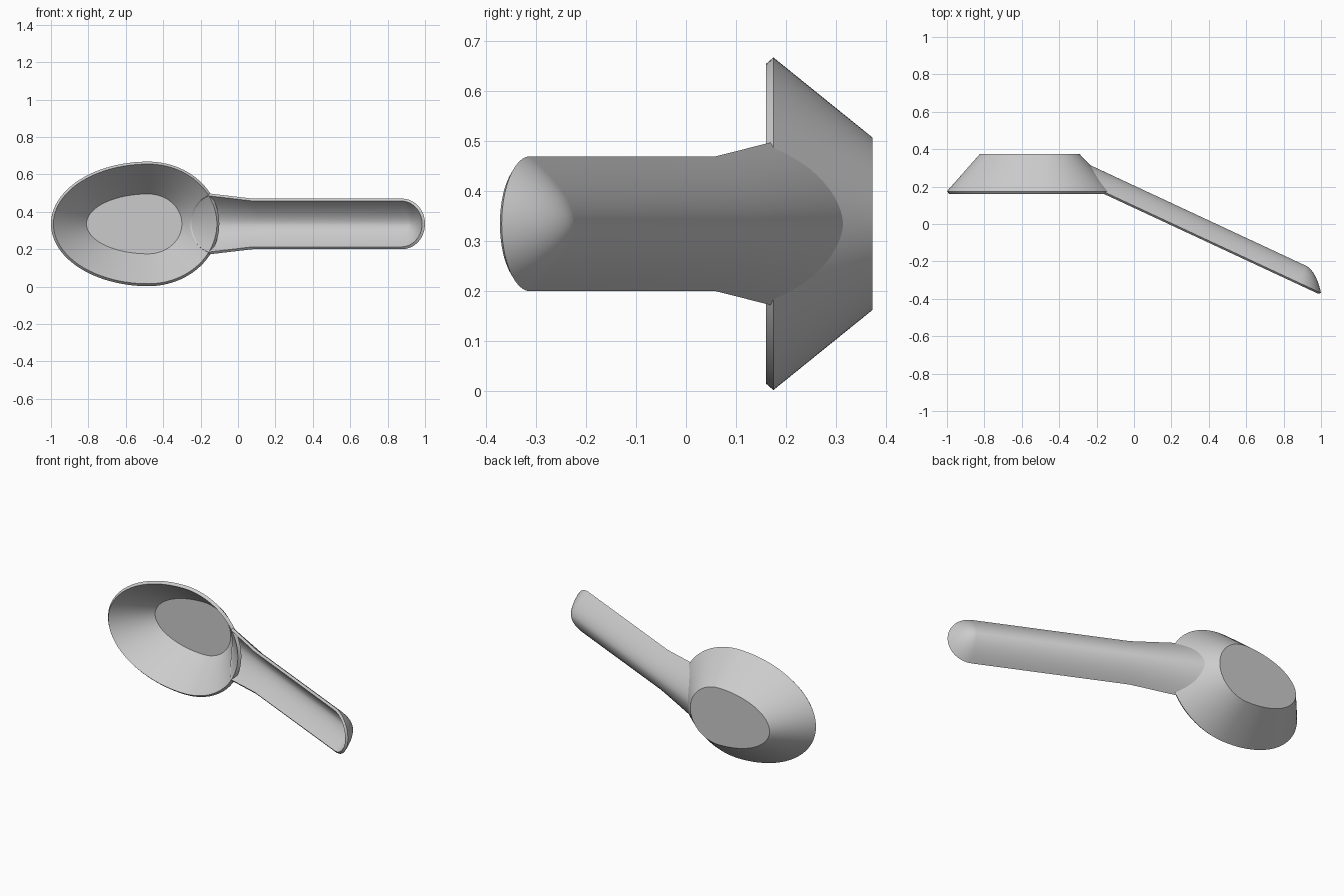
import bpy, bmesh
from math import sin, cos, pi, radians
from mathutils import Vector

if "Cube" in bpy.data.objects:
    bpy.data.objects.remove(bpy.data.objects["Cube"])

CX, CZ = -0.48, 0.335          # centre of the egg-shaped bowl outline


def finish(bm, name):
    mesh = bpy.data.meshes.new(name)
    bm.to_mesh(mesh)
    bm.free()
    obj = bpy.data.objects.new(name, mesh)
    bpy.context.collection.objects.link(obj)
    bpy.ops.object.select_all(action='DESELECT')
    obj.select_set(True)
    bpy.context.view_layer.objects.active = obj
    return obj


# Bowl: egg-shaped rings from outer base, up over the rim, to inner base
def bowl():
    bm = bmesh.new()
    n = 96
    rings = []
    # left radius, right radius, z radius, depth y
    for left, right, high, y in [(0.345, 0.19, 0.173, 0.373), (0.52, 0.38, 0.333, 0.175),
                                 (0.507, 0.367, 0.32, 0.160), (0.33, 0.18, 0.16, 0.358)]:
        ring = []
        for i in range(n):
            a = 2 * pi * i / n
            rx = right if cos(a) > 0 else left
            ring.append(bm.verts.new((CX + rx * cos(a), y, CZ + high * sin(a))))
        rings.append(ring)
    for r0, r1 in zip(rings, rings[1:]):
        for i in range(n):
            j = (i + 1) % n
            bm.faces.new((r0[i], r0[j], r1[j], r1[i]))
    bm.faces.new(rings[0])
    bm.faces.new(rings[-1])
    bmesh.ops.recalc_face_normals(bm, faces=bm.faces[:])
    finish(bm, "bowl")
    bpy.ops.object.shade_smooth_by_angle(angle=radians(25))


# Handle: slanted trough with a rounded end, running into the bowl wall
D = Vector((cos(radians(25)), -sin(radians(25)), 0))     # towards the tip
N = Vector((-sin(radians(25)), -cos(radians(25)), 0))    # out of the open side
Z = Vector((0, 0, 1))
R, DEPTH, FLARE = 0.135, 0.098, 0.879
C = Vector((1.0, -0.369, CZ)) - R * D


def sink(r):
    return -N * DEPTH * (1 - abs(r / R) ** 1.8)


def trough(r, s):
    widen = 1 + 0.79 * max(0, s - FLARE)
    return C - D * s + Z * r * widen + sink(r)


def outside_bowl(p):
    t = (p.y - 0.173) / 0.2
    a, b = 0.372 - 0.19 * t, 0.325 - 0.16 * t
    return ((p.x - CX) / a) ** 2 + ((p.z - CZ) / b) ** 2 > 1


def meet_bowl(r):
    s = FLARE
    while s < 1.5 and outside_bowl(trough(r, s)):
        s += 0.001
    return trough(r, s)


def grid(bm, rows):
    vs = [[bm.verts.new(p) for p in row] for row in rows]
    for a, b in zip(vs, vs[1:]):
        for i in range(len(a) - 1):
            bm.faces.new((a[i], a[i + 1], b[i + 1], b[i]))


def handle():
    bm = bmesh.new()
    m = 14
    radii = [R * i / m for i in range(-m, m + 1)]
    grid(bm, [[trough(r, 0), trough(r, FLARE), meet_bowl(r)] for r in radii])
    # rounded tip: the half profile turned through 180 degrees
    k = 32
    grid(bm, [[C + r * (Z * cos(pi * j / k) + D * sin(pi * j / k)) + sink(r)
               for r in radii[m:]] for j in range(k + 1)])
    bmesh.ops.remove_doubles(bm, verts=bm.verts[:], dist=1e-5)
    bmesh.ops.recalc_face_normals(bm, faces=bm.faces[:])
    bm.normal_update()
    if sum(f.normal.dot(N) * f.calc_area() for f in bm.faces) > 0:
        bmesh.ops.reverse_faces(bm, faces=bm.faces[:])
    obj = finish(bm, "handle")
    wall = obj.modifiers.new("wall", 'SOLIDIFY')
    wall.thickness = 0.016
    wall.offset = -1
    bpy.ops.object.modifier_apply(modifier=wall.name)
    bpy.ops.object.shade_smooth_by_angle(angle=radians(30))


bowl()
handle()
